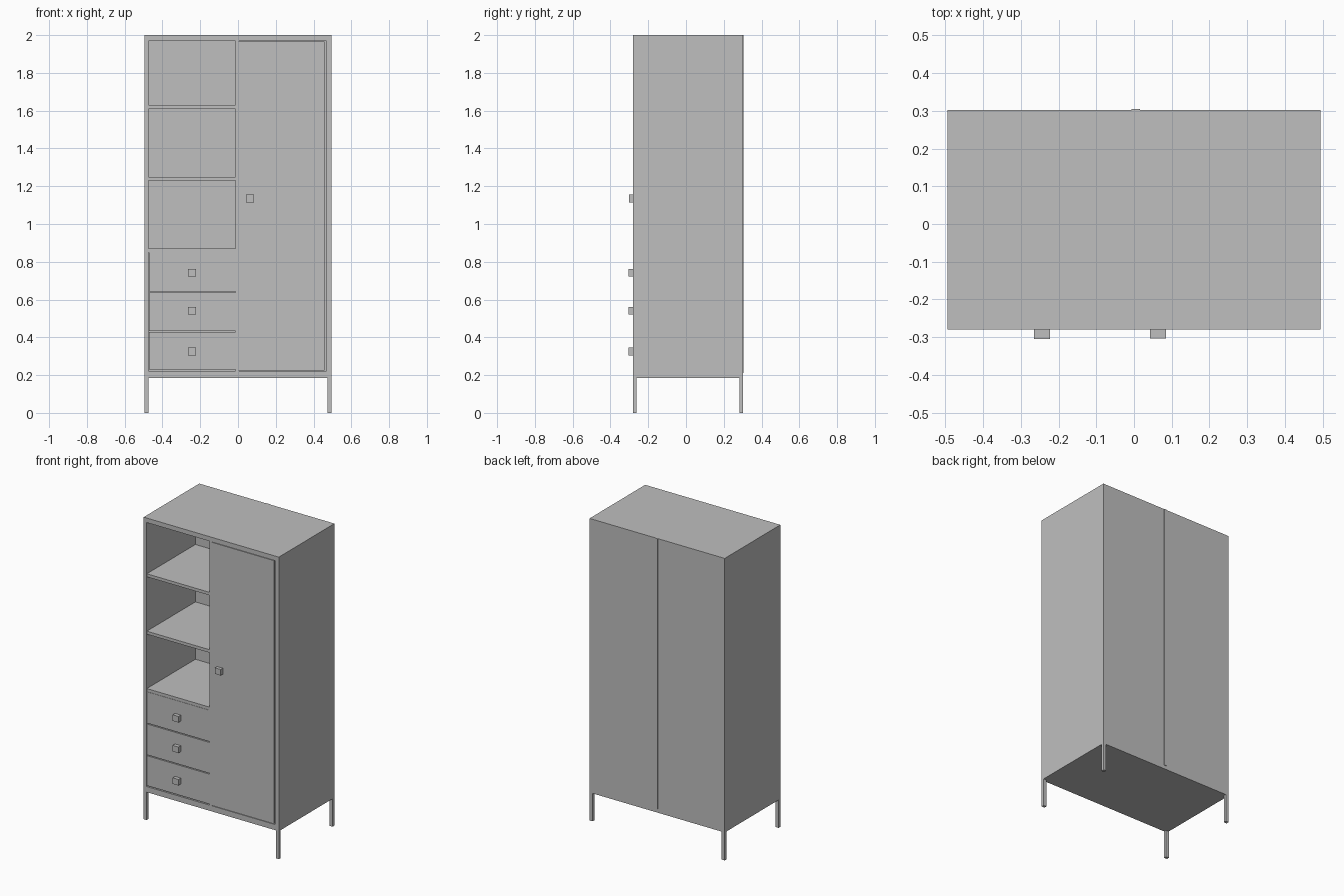
import bpy
import bmesh

cube = bpy.data.objects.get("Cube")
if cube:
    bpy.data.objects.remove(cube, do_unlink=True)

grey = bpy.data.materials.new("light grey")
grey.use_nodes = True
colour = (0.52, 0.52, 0.52, 1)
grey.diffuse_color = colour
grey.node_tree.nodes["Principled BSDF"].inputs["Base Color"].default_value = colour

FRONT, BACK, INNER_BACK = -0.28, 0.302, 0.23
SIDE, TOP, BASE = 0.495, 2.0, 0.185
IN_L, IN_R, IN_TOP, IN_BASE = -0.473, 0.468, 1.97, 0.222
DIV_L, DIV_R = -0.012, 0.006


def box_mesh(x, y, z):
    bm = bmesh.new()
    bmesh.ops.create_cube(bm, size=1)
    for v in bm.verts:
        v.co = [r[0] if c < 0 else r[1] for c, r in zip(v.co, (x, y, z))]
    return bm


def finish(name, bm):
    bmesh.ops.recalc_face_normals(bm, faces=bm.faces)
    mesh = bpy.data.meshes.new(name)
    bm.to_mesh(mesh)
    bm.free()
    mesh.materials.append(grey)
    obj = bpy.data.objects.new(name, mesh)
    bpy.context.collection.objects.link(obj)
    return obj


def box(name, x, y, z):
    return finish(name, box_mesh(x, y, z))


# Carcass: one box with its front face inset and pushed inward
bm = box_mesh((-SIDE, SIDE), (FRONT, BACK), (BASE, TOP))
bm.faces.ensure_lookup_table()
front = min(bm.faces, key=lambda f: f.calc_center_median().y)
bmesh.ops.inset_individual(bm, faces=[front], thickness=0.02)
for v in front.verts:
    v.co.x = IN_L if v.co.x < 0 else IN_R
    v.co.z = IN_BASE if v.co.z < 1 else IN_TOP
pushed = bmesh.ops.extrude_discrete_faces(bm, faces=[front])["faces"][0]
for v in pushed.verts:
    v.co.y = INNER_BACK
finish("carcass", bm)

# Centre divider and shelves
box("divider", (DIV_L, DIV_R), (FRONT, INNER_BACK), (IN_BASE, IN_TOP))
for name, z in (("upper_shelf", 1.61), ("middle_shelf", 1.23), ("lower_shelf", 0.85)):
    box(name, (IN_L, DIV_L), (FRONT + 0.002, INNER_BACK), (z, z + 0.02))

# Door, leaving a narrow gap on its hinge side
box("door", (DIV_R, 0.458), (FRONT, FRONT + 0.02), (IN_BASE + 0.003, IN_TOP - 0.003))


def knob(name, x, z, depth):
    box(name, (x - 0.021, x + 0.021), (FRONT - depth, FRONT), (z - 0.02, z + 0.02))


knob("door_knob", 0.064, 1.135, 0.023)

# Drawers with shadow gaps between the fronts
drawers = (("lower", 0.229, 0.427, 0.325), ("middle", 0.433, 0.637, 0.54),
           ("upper", 0.643, 0.85, 0.742))
for name, low, high, knob_z in drawers:
    box(name + "_drawer", (IN_L + 0.003, DIV_L), (FRONT, INNER_BACK), (low, high))
    knob(name + "_drawer_knob", -0.244, knob_z, 0.025)

# Four slim legs
for side, s in (("left", 1), ("right", -1)):
    x = sorted((s * SIDE, s * (SIDE - 0.022)))
    box("front_leg_" + side, x, (FRONT, FRONT + 0.018), (0, BASE))
    box("back_leg_" + side, x, (BACK - 0.02, BACK), (0, BASE))

# Thin joining strip on the back
box("back_strip", (-0.006, 0.016), (BACK, BACK + 0.003), (0.21, TOP))
